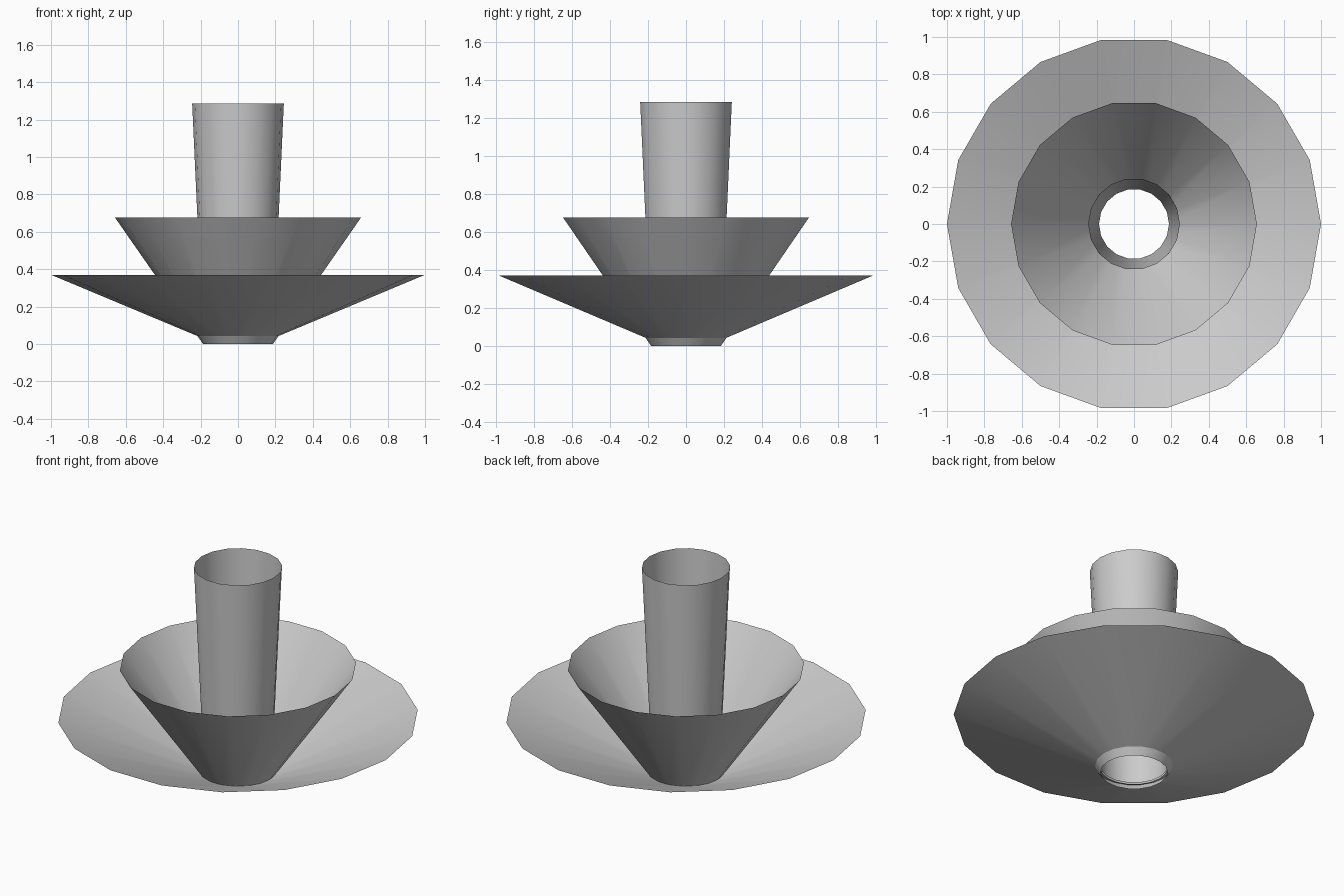
import bpy
import bmesh
from math import cos, sin, tau, radians

cube = bpy.data.objects.get("Cube")
if cube:
    bpy.data.objects.remove(cube)

SIDES = 18

# Single plain grey finish
grey = bpy.data.materials.new("plain grey")
grey.use_nodes = True
colour = (0.6, 0.6, 0.6, 1)
grey.diffuse_color = colour
grey.node_tree.nodes["Principled BSDF"].inputs["Base Color"].default_value = colour


def funnel(name, bottom, top):
    """Open conical sheet between two (radius, height) rings."""
    bm = bmesh.new()
    rings = [[bm.verts.new((r * cos(tau * i / SIDES), r * sin(tau * i / SIDES), z))
              for i in range(SIDES)] for r, z in (bottom, top)]
    low, high = rings
    for i in range(SIDES):
        j = (i + 1) % SIDES
        bm.faces.new((low[i], low[j], high[j], high[i]))
    mesh = bpy.data.meshes.new(name)
    bm.to_mesh(mesh)
    bm.free()
    mesh.materials.append(grey)
    obj = bpy.data.objects.new(name, mesh)
    bpy.context.collection.objects.link(obj)
    bpy.ops.object.select_all(action="DESELECT")
    obj.select_set(True)
    bpy.context.view_layer.objects.active = obj
    bpy.ops.object.shade_smooth_by_angle(angle=radians(30))
    return obj


# Nested open cones, widest to narrowest
funnel("outer_dish", (0.187, 0.03), (1.0, 0.37))
funnel("middle_bowl", (0.187, 0.0), (0.657, 0.675))
funnel("centre_tube", (0.188, 0.04), (0.245, 1.285))
